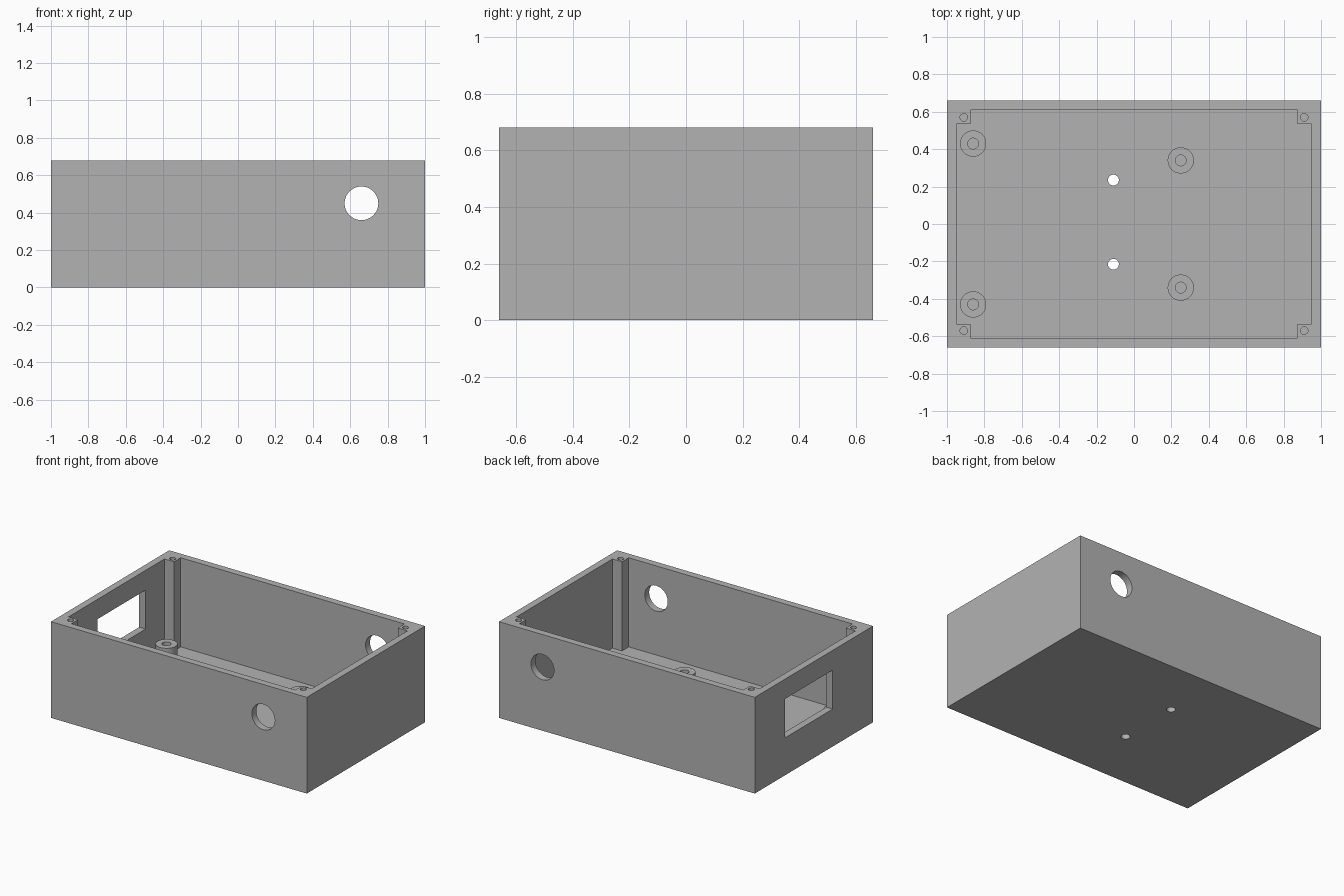
import bpy, bmesh, math
from mathutils import Matrix, Vector

if "Cube" in bpy.data.objects:
    bpy.data.objects.remove(bpy.data.objects["Cube"], do_unlink=True)

# Main sizes
HX, HY, H = 1.0, 0.66, 0.68
WALL, FLOOR = 0.05, 0.05
IX, IY = HX - WALL, HY - WALL
POST = 0.075

grey = bpy.data.materials.new("plain_grey")
grey.use_nodes = True
grey.diffuse_color = (0.45, 0.45, 0.45, 1)
grey.node_tree.nodes["Principled BSDF"].inputs["Base Color"].default_value = (0.45, 0.45, 0.45, 1)


def finish(name, bm):
    bmesh.ops.recalc_face_normals(bm, faces=bm.faces)
    mesh = bpy.data.meshes.new(name)
    bm.to_mesh(mesh)
    bm.free()
    mesh.materials.append(grey)
    obj = bpy.data.objects.new(name, mesh)
    bpy.context.collection.objects.link(obj)
    return obj


def box(name, lo, hi):
    lo, hi = Vector(lo), Vector(hi)
    bm = bmesh.new()
    bmesh.ops.create_cube(bm, size=1, matrix=Matrix.Translation((lo + hi) / 2)
                          @ Matrix.Diagonal((*(hi - lo), 1)))
    return finish(name, bm)


def cylinder(name, centre, radius, depth, axis="Z"):
    turn = Matrix.Rotation(math.pi / 2, 4, "X") if axis == "Y" else Matrix()
    bm = bmesh.new()
    bmesh.ops.create_cone(bm, cap_ends=True, segments=48, radius1=radius, radius2=radius,
                          depth=depth, matrix=Matrix.Translation(centre) @ turn)
    return finish(name, bm)


def prism(name, outline, z0, z1):
    bm = bmesh.new()
    face = bm.faces.new([bm.verts.new((x, y, z0)) for x, y in outline])
    top = bmesh.ops.extrude_face_region(bm, geom=[face])["geom"]
    bmesh.ops.translate(bm, vec=(0, 0, z1 - z0),
                        verts=[v for v in top if isinstance(v, bmesh.types.BMVert)])
    return finish(name, bm)


def cut(target, cutter):
    cutter.hide_render = True
    mod = target.modifiers.new("cut", "BOOLEAN")
    mod.operation, mod.solver, mod.object = "DIFFERENCE", "EXACT", cutter
    bpy.context.view_layer.objects.active = target
    bpy.ops.object.modifier_apply(modifier=mod.name)
    bpy.data.objects.remove(cutter, do_unlink=True)


def smooth(obj):
    bpy.ops.object.select_all(action="DESELECT")
    obj.select_set(True)
    bpy.context.view_layer.objects.active = obj
    bpy.ops.object.shade_smooth_by_angle(angle=math.radians(30))


# Enclosure: block hollowed from above, leaving square corner posts
case = box("enclosure_body", (-HX, -HY, 0), (HX, HY, H))
outline = []
for sx, sy in ((1, 1), (-1, 1), (-1, -1), (1, -1)):
    corner = [(sx * IX, sy * (IY - POST)), (sx * (IX - POST), sy * (IY - POST)),
              (sx * (IX - POST), sy * IY)]
    outline += corner if sx == sy else corner[::-1]
cut(case, prism("cavity_cutter", outline, FLOOR, H + 0.1))

# Round cable holes through the front and back walls
cut(case, cylinder("cable_hole_cutter", (0.66, 0, 0.45), 0.09, 2, "Y"))

# Rectangular opening in the right-hand wall
cut(case, box("window_cutter", (-1.1, -0.21, 0.265), (-0.9, 0.325, 0.54)))

# Mounting holes through the floor
for y in (0.235, -0.215):
    cut(case, cylinder("floor_hole_cutter", (-0.11, y, 0), 0.029, 0.3))

# Lid screw holes in the corner posts
for sx in (-1, 1):
    for sy in (-1, 1):
        cut(case, cylinder("screw_hole_cutter", (sx * 0.91, sy * 0.57, H), 0.02, 0.4))
smooth(case)

# Board standoffs with screw holes
for side, x, y in (("right", -0.86, 0.43), ("left", 0.25, 0.34)):
    for end, sy in (("front", -1), ("back", 1)):
        post = cylinder(f"standoff_{end}_{side}", (x, sy * y, 0.0975), 0.07, 0.095)
        cut(post, cylinder("standoff_hole_cutter", (x, sy * y, 0.1), 0.029, 0.2))
        smooth(post)
